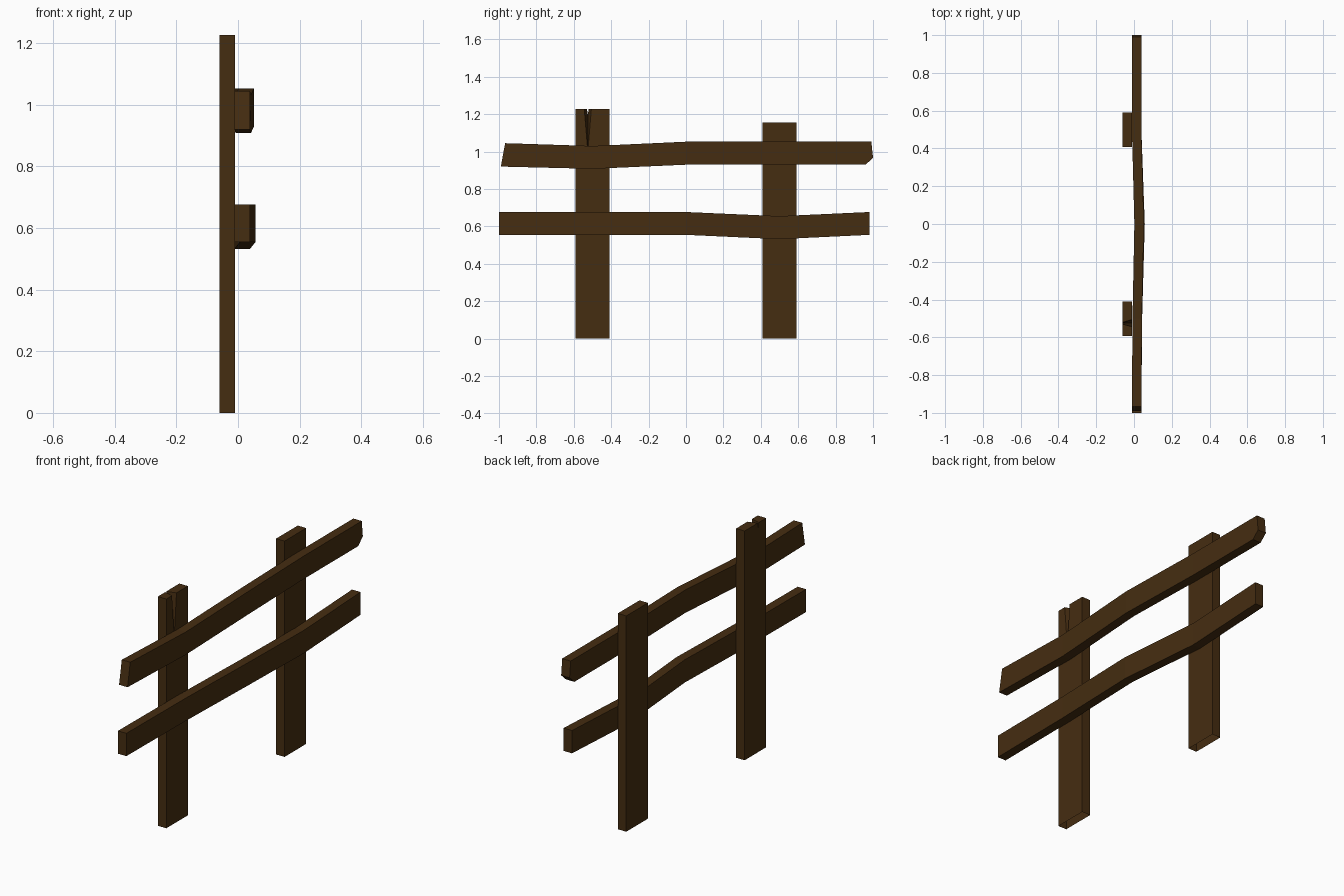
import bpy
import bmesh

if "Cube" in bpy.data.objects:
    bpy.data.objects.remove(bpy.data.objects["Cube"])

wood = bpy.data.materials.new("dark_brown_wood")
wood.diffuse_color = (0.06, 0.026, 0.0055, 1)
wood.use_nodes = True
wood.node_tree.nodes["Principled BSDF"].inputs["Base Color"].default_value = wood.diffuse_color


def finish(name, bm):
    bmesh.ops.recalc_face_normals(bm, faces=bm.faces)
    mesh = bpy.data.meshes.new(name)
    bm.to_mesh(mesh)
    bm.free()
    mesh.materials.append(wood)
    bpy.context.collection.objects.link(bpy.data.objects.new(name, mesh))


def post(name, front, back):
    """Join a front and back (y, z) outline; the first edge is the open base."""
    bm = bmesh.new()
    f = [bm.verts.new((-0.01, y, z)) for y, z in front]
    b = [bm.verts.new((-0.06, y, z)) for y, z in back]
    bm.faces.new(f)
    bm.faces.new(b[::-1])
    n = len(f)
    for i in range(1, n):
        j = (i + 1) % n
        bm.faces.new((f[i], b[i], b[j], f[j]))
    finish(name, bm)


def rail(name, stations):
    """Loft a plank through (x offset, top y, top z, bottom y, bottom z)."""
    bm = bmesh.new()
    rings = []
    for dx, ty, tz, by, bz in stations:
        x0, x1 = -0.011 + dx, 0.039 + dx
        rings.append([bm.verts.new(c) for c in
                      ((x0, by, bz), (x1, by, bz), (x1, ty, tz), (x0, ty, tz))])
    for a, b in zip(rings, rings[1:]):
        for i in range(4):
            j = (i + 1) % 4
            bm.faces.new((a[i], a[j], b[j], b[i]))
    bm.faces.new(rings[0][::-1])
    bm.faces.new(rings[-1])
    finish(name, bm)


def split_outline(half, depth):
    # Post outline with a V-shaped crack in its top
    c, top = -0.525, 1.227
    return [(-0.592, 0), (-0.41, 0), (-0.41, top), (c + half, top),
            (c, depth), (c - half, top), (-0.592, top)]


# Upright posts
post("cracked_post", split_outline(0.019, 1.0), split_outline(0.005, 1.2))
plain = [(0.408, 0), (0.591, 0), (0.591, 1.155), (0.408, 1.155)]
post("plain_post", plain, plain)

# Warped rails
rail("upper_rail", [
    (0, -0.967, 1.045, -0.99, 0.92),
    (0.003, -0.5, 1.03, -0.5, 0.908),
    (0.013, 0, 1.053, 0, 0.93),
    (0, 0.5, 1.053, 0.5, 0.93),
    (0, 0.96, 1.053, 0.96, 0.93),
    (0, 0.991, 1.053, 1.0, 0.967)])
rail("lower_rail", [
    (0, -1.0, 0.677, -1.0, 0.555),
    (0.004, -0.5, 0.677, -0.5, 0.555),
    (0.018, 0, 0.677, 0, 0.555),
    (0, 0.5, 0.655, 0.5, 0.532),
    (0, 0.98, 0.677, 0.98, 0.555)])
